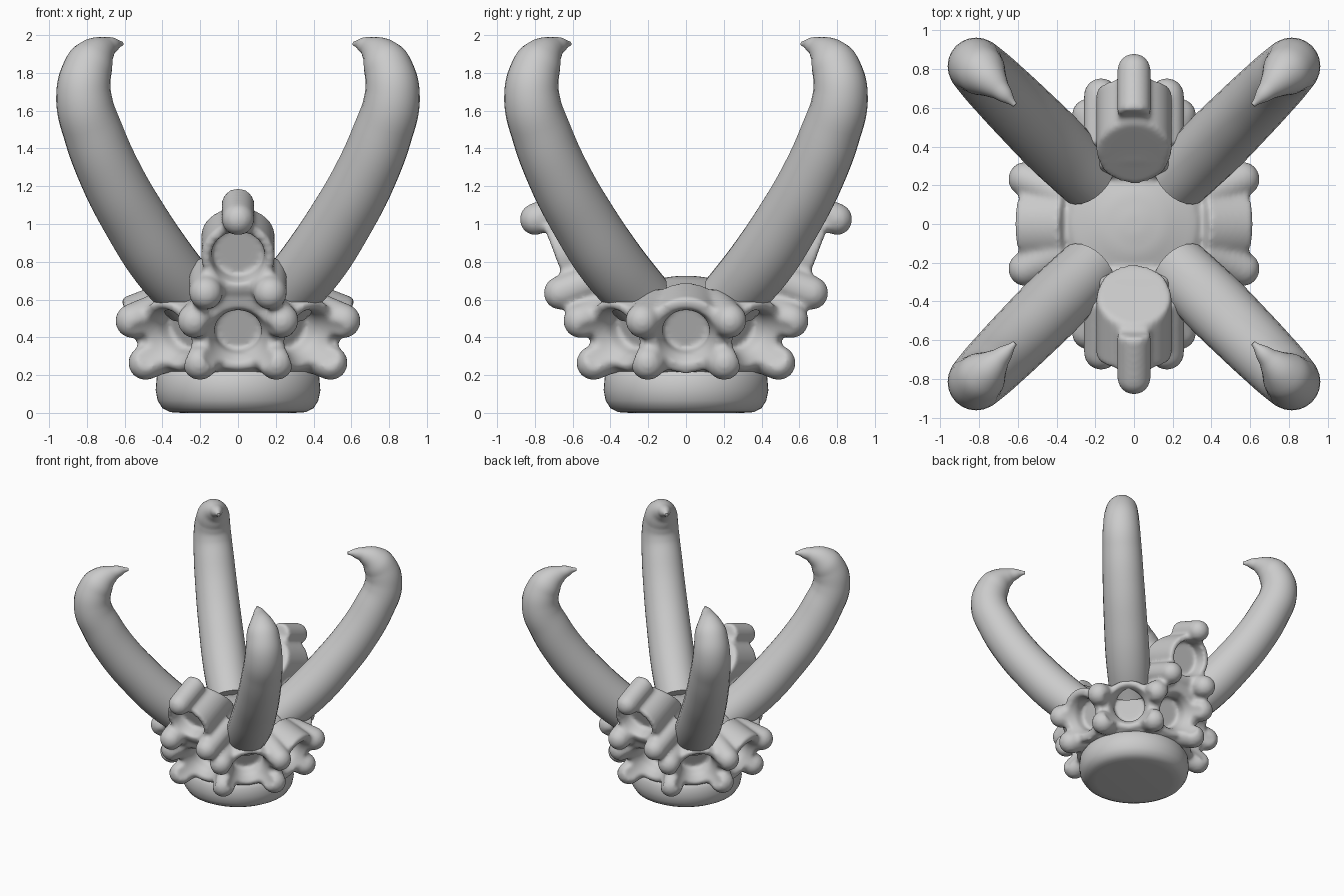
import bpy, bmesh
from math import sin, cos, pi, radians, sqrt
from mathutils import Vector, Matrix

if "Cube" in bpy.data.objects:
    bpy.data.objects.remove(bpy.data.objects["Cube"])

TILT = radians(21)


def finish(name, bm):
    bmesh.ops.recalc_face_normals(bm, faces=bm.faces)
    me = bpy.data.meshes.new(name)
    bm.to_mesh(me)
    bm.free()
    ob = bpy.data.objects.new(name, me)
    bpy.context.collection.objects.link(ob)
    return ob


def point(az, r, z, side=0.0):
    """Position at a radius and height, facing an azimuth, shifted sideways."""
    return Vector((r * cos(az) - side * sin(az), r * sin(az) + side * cos(az), z))


def outward(az):
    return Vector((cos(TILT) * cos(az), cos(TILT) * sin(az), -sin(TILT)))


def tube(bm, face, d, r0, r1, length, shear=0.0):
    """Solid cylinder from an outer face (r0) going inward against d (r1)."""
    side = d.cross(Vector((0, 0, 1))).normalized()
    up = side.cross(d).normalized()
    n = 40
    outer, inner = [], []
    for i in range(n):
        a = 2 * pi * i / n
        w = side * cos(a) + up * sin(a)
        outer.append(bm.verts.new(face + w * r0))
        inner.append(bm.verts.new(face + w * r1 - d * (length - shear * sin(a))))
    bm.faces.new(outer)
    bm.faces.new(inner[::-1])
    for i in range(n):
        j = (i + 1) % n
        bm.faces.new((outer[i], inner[i], inner[j], outer[j]))


def knob(bm, c, d, r, length):
    """Round-ended peg."""
    tube(bm, c, d, r, r, length)
    bmesh.ops.create_uvsphere(bm, u_segments=24, v_segments=16, radius=r,
                              matrix=Matrix.Translation(c))


def lathe(bm, profile, n=64):
    rings = []
    for r, z in profile:
        rings.append([bm.verts.new((r * cos(2 * pi * i / n), r * sin(2 * pi * i / n), z))
                      for i in range(n)])
    bm.faces.new(rings[0])
    bm.faces.new(rings[-1])
    for a, b in zip(rings, rings[1:]):
        for i in range(n):
            j = (i + 1) % n
            bm.faces.new((a[i], a[j], b[j], b[i]))


def apply_modifiers(ob):
    dg = bpy.context.evaluated_depsgraph_get()
    me = bpy.data.meshes.new_from_object(ob.evaluated_get(dg))
    ob.modifiers.clear()
    ob.data = me


def remesh(ob, size):
    m = ob.modifiers.new("remesh", "REMESH")
    m.mode = "VOXEL"
    m.voxel_size = size


# rounded foot
bm = bmesh.new()
lathe(bm, [(.30, 0), (.36, .004), (.40, .025), (.425, .065), (.436, .12),
           (.43, .19), (.40, .24), (.30, .26)])
foot = finish("foot", bm)
foot.data.shade_smooth()

# hub body and hole cutters
bm, cut = bmesh.new(), bmesh.new()
lathe(bm, [(.36, .2), (.42, .22), (.47, .42), (.43, .57), (.32, .66), (.16, .71), (.05, .725)])
for k in range(8):
    az = k * pi / 4
    d = outward(az)
    grow = .03 if k in (0, 4) else 0
    # ring of sockets
    face = point(az, .515 + grow, .405)
    tube(bm, face, d, .20 + grow * .5, .20 + grow * .5, .25)
    tube(cut, face + d * .1, d, .21, .125, .16)
    tube(cut, face + d * .1, d, .125, .125, .24)
    # knobs between the sockets
    az += pi / 8
    d = outward(az)
    knob(bm, point(az, .53, .265), d, .092, .2)
    knob(bm, point(az, .605, .487), d, .092, .25)

# raised front and back sockets
for az in (pi / 2, -pi / 2):
    d = outward(az)
    tube(bm, point(az, .69, .82), d, .195, .195, .352, .098)
    tube(bm, point(az, .60, .62), d, .19, .19, .36)
    tube(cut, point(az, .69, .82) + d * .05, d, .155, .14, .10)
    tube(cut, point(az, .69, .82) + d * .05, d, .14, .14, .16)
    knob(bm, point(az, .795, 1.025), d, .087, .25)
    for s in (-1, 1):
        knob(bm, point(az, .665, .635, s * .17), d, .09, .3)

hub = finish("socket_hub", bm)
remesh(hub, .016)
apply_modifiers(hub)
cutter = finish("hole_cutter", cut)
cutter.hide_render = True
remesh(cutter, .012)
apply_modifiers(cutter)
m = hub.modifiers.new("holes", "BOOLEAN")
m.operation = "DIFFERENCE"
m.solver = "EXACT"
m.object = cutter
remesh(hub, .014)
m = hub.modifiers.new("soften", "SMOOTH")
m.factor = .5
m.iterations = 7
apply_modifiers(hub)
hub.data.shade_smooth()
bpy.data.objects.remove(cutter)

# four curved tusks on the diagonals: (x, z, radius)
PATH = [(.24, .61, .165), (.40, .80, .175), (.55, 1.03, .172), (.67, 1.25, .166),
        (.765, 1.48, .158), (.815, 1.66, .148), (.805, 1.79, .135), (.765, 1.875, .115),
        (.705, 1.93, .066), (.655, 1.95, .036), (.615, 1.955, .012)]
for k in range(4):
    az = pi / 4 + k * pi / 2
    cu = bpy.data.curves.new("tusk", "CURVE")
    cu.dimensions = "3D"
    cu.bevel_depth = 1.0
    cu.bevel_resolution = 10
    cu.resolution_u = 6
    cu.use_fill_caps = True
    sp = cu.splines.new("BEZIER")
    sp.radius_interpolation = "CARDINAL"
    sp.bezier_points.add(len(PATH) - 1)
    for bp, (x, z, r) in zip(sp.bezier_points, PATH):
        bp.co = point(az, x * sqrt(2), z)
        bp.radius = r
        bp.handle_left_type = bp.handle_right_type = "AUTO"
    tmp = bpy.data.objects.new("tusk_path", cu)
    bpy.context.collection.objects.link(tmp)
    dg = bpy.context.evaluated_depsgraph_get()
    me = bpy.data.meshes.new_from_object(tmp.evaluated_get(dg))
    bpy.data.objects.remove(tmp)
    tusk = bpy.data.objects.new("tusk_%d" % (k + 1), me)
    bpy.context.collection.objects.link(tusk)
    me.shade_smooth()
